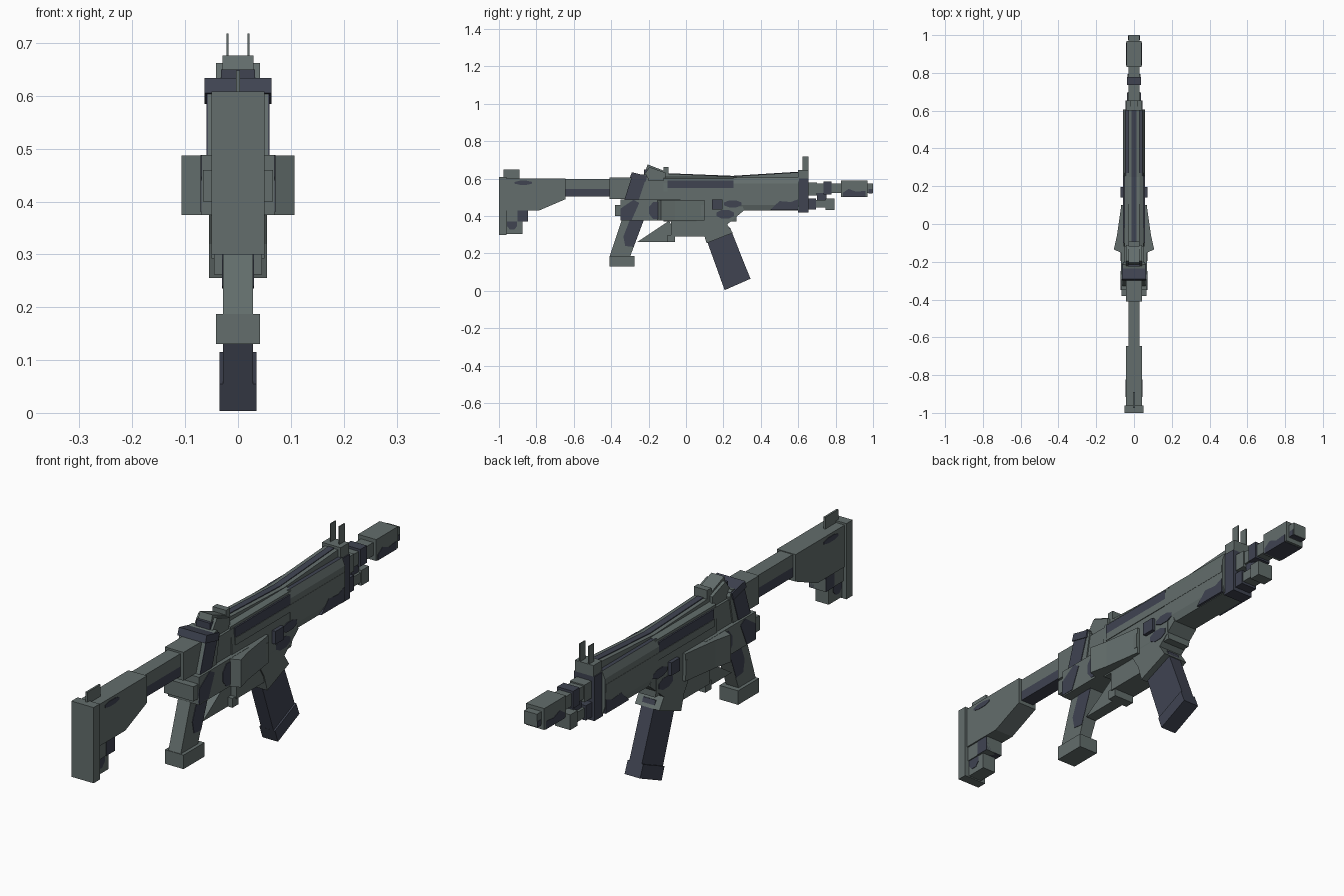
import bpy, bmesh, math
from mathutils import Vector

if "Cube" in bpy.data.objects:
    bpy.data.objects.remove(bpy.data.objects["Cube"])


def material(name, rgb):
    m = bpy.data.materials.new(name)
    m.diffuse_color = (*rgb, 1)
    m.use_nodes = True
    m.node_tree.nodes["Principled BSDF"].inputs["Base Color"].default_value = m.diffuse_color
    return m


GREY = material("grey_green", (0.125, 0.155, 0.150))
DARK = material("dark_slate", (0.050, 0.057, 0.083))


def extrude(name, pts, to_3d, a, b, mats, mirror=False, rule=None):
    """Extrude a 2D profile from depth a to depth b, optionally mirrored over x."""
    bm = bmesh.new()
    for s in ((1, -1) if mirror else (1,)):
        rings = []
        for d in (a, b):
            ring = []
            for p in pts:
                v = Vector(to_3d(p, d))
                v.x *= s
                ring.append(bm.verts.new(v))
            rings.append(ring)
        n = len(pts)
        bm.faces.new(rings[0])
        bm.faces.new(rings[1][::-1])
        for i in range(n):
            j = (i + 1) % n
            bm.faces.new((rings[0][i], rings[1][i], rings[1][j], rings[0][j]))
    bmesh.ops.recalc_face_normals(bm, faces=bm.faces)
    bm.normal_update()
    if rule:
        for f in bm.faces:
            f.material_index = int(rule(f))
    me = bpy.data.meshes.new(name)
    bm.to_mesh(me)
    bm.free()
    for m in mats:
        me.materials.append(m)
    ob = bpy.data.objects.new(name, me)
    bpy.context.collection.objects.link(ob)
    return ob


def side(name, pts, hw, mat=GREY, x0=None):
    """Side profile (y, z); centred of half width hw, or a mirrored pair from x0 to hw."""
    return extrude(name, pts, lambda p, d: (d, p[0], p[1]),
                   -hw if x0 is None else x0, hw, [mat], x0 is not None)


def box(name, y0, y1, z0, z1, hw, mat=GREY, x0=None):
    return side(name, [(y0, z0), (y1, z0), (y1, z1), (y0, z1)], hw, mat, x0)


def section(name, half, y0, y1, rule=None):
    """Cross-section (x, z) of the right half, mirrored into a closed profile along y."""
    pts = half + [(-x, z) for x, z in reversed(half)]
    return extrude(name, pts, lambda p, d: (p[0], d, p[1]), y0, y1, [GREY, DARK], rule=rule)


def patch(name, y, z, ry, rz, x):
    """Thin dark camouflage blotch on both flanks."""
    pts = [(y + ry * math.cos(t * math.pi / 4 + .39), z + rz * math.sin(t * math.pi / 4 + .39))
           for t in range(8)]
    side(name, pts, x + .002, DARK, x - .003)


# Shoulder stock
box("butt_plate", -1, -.96, .30, .608, .05)
side("stock_body", [(-.965, .43), (-.785, .43), (-.645, .49), (-.645, .60), (-.965, .60)], .042)
box("stock_lower_block", -.965, -.845, .37, .435, .036)
box("stock_toe", -.965, -.875, .305, .38, .03)
box("stock_toe_patch", -.90, -.845, .37, .43, .038, DARK)
box("stock_top_fin", -.975, -.89, .60, .648, .004)
patch("stock_patch_upper", -.87, .578, .05, .012, .042)
patch("stock_patch_lower", -.93, .36, .03, .035, .03)
box("stock_tube", -.65, -.38, .545, .597, .029)
box("stock_tube_underside", -.65, -.38, .505, .545, .029, DARK)
box("stock_mount", -.41, -.20, .49, .605, .042)

# Rear of receiver
side("slanted_frame", [(-.345, .44), (-.23, .44), (-.20, .60), (-.215, .625), (-.29, .61)], .057, GREY)
side("slanted_frame_band", [(-.345, .44), (-.275, .42), (-.215, .60), (-.285, .625)], .060, DARK)
side("frame_cap", [(-.30, .605), (-.215, .585), (-.208, .615), (-.29, .634)], .063, DARK)
box("rear_lug", -.38, -.33, .40, .46, .066, GREY)
box("rear_body", -.35, -.03, .375, .488, .069)
box("rear_body_spine", -.28, -.02, .45, .59, .052)
patch("rear_body_patch", -.16, .43, .04, .05, .069)
side("frame_foot_patch", [(-.35, .38), (-.29, .38), (-.25, .47), (-.28, .487), (-.35, .44)], .071, DARK, .066)

# Flared side wings, tapering forward
extrude("side_wing", [(.05, -.16), (.072, -.15), (.107, -.135), (.09, -.06), (.067, .10), (.05, .10)],
        lambda p, d: (p[0], p[1], d), .375, .487, [GREY], True)

# Upper receiver
section("upper_receiver", [(.050, .37), (.056, .40), (.056, .53), (.050, .60), (.03, .61)], -.12, .27)
box("receiver_groove", -.10, .255, .545, .59, .057, DARK)
box("upper_cover", -.10, .60, .52, .55, .059)
box("side_shelf", -.02, .10, .40, .46, .070)
box("side_button", .14, .195, .435, .488, .071, DARK)
patch("receiver_patch", .25, .465, .05, .02, .057)

# Handguard with dark flat top
section("handguard", [(.048, .43), (.058, .46), (.058, .575), (.046, .605)], .255, .605,
        lambda f: f.normal.z > .9)
side("handguard_patch", [(.45, .432), (.60, .432), (.60, .49), (.56, .475), (.50, .48)], .059, DARK)
box("front_cap", .60, .655, .42, .60, .046, DARK)
box("front_sight_base", .60, .655, .58, .645, .042)
box("front_sight_post", .622, .655, .64, .718, .022, GREY, .018)

# Top rail, dipping in the middle
rail = [(-.10, .58), (.60, .58), (.60, .634), (.25, .612), (-.10, .626)]
side("top_rail", rail, .030)
side("top_rail_channel", [(y, z + .003) for y, z in rail], .013, DARK)

# Rear sight
side("rear_sight_ramp", [(-.24, .58), (-.11, .58), (-.11, .632), (-.195, .662), (-.225, .62)], .042)
side("rear_sight_top", [(-.22, .63), (-.205, .676), (-.12, .643), (-.13, .60)], .029)
box("rear_sight_gap", -.225, -.20, .60, .65, .032, DARK)
box("rear_sight_leaf", -.12, -.093, .59, .662, .030)

# Lower receiver, magazine well and magazine
box("lower_receiver", -.08, .11, .292, .40, .050)
side("magazine_well", [(.04, .40), (.09, .32), (.11, .255), (.25, .31), (.22, .355), (.31, .43), (.30, .46), (.04, .46)], .055)
side("magazine", [(.10, .30), (.235, .34), (.33, .10), (.19, .05)], .028, DARK)
side("magazine_base", [(.188, .055), (.325, .115), (.345, .065), (.207, .004)], .035, DARK)
patch("well_patch", .21, .41, .05, .025, .055)

# Pistol grip and trigger guard
side("pistol_grip", [(-.33, .42), (-.21, .42), (-.30, .18), (-.41, .18)], .028)
box("grip_base", -.41, -.275, .13, .187, .042)
side("grip_patch", [(-.30, .38), (-.225, .38), (-.28, .235), (-.325, .24), (-.335, .29)], .030, DARK)
side("trigger_guard", [(-.26, .262), (-.06, .262), (-.06, .31), (-.09, .375)], .024)
box("trigger_guard_lip", -.10, -.06, .262, .30, .045)

# Barrel, lower rod and muzzle
box("barrel", .64, .84, .522, .575, .028)
box("barrel_collar", .735, .777, .515, .585, .036, DARK)
box("barrel_front_block", .655, .70, .51, .58, .033)
box("lower_rod", .64, .75, .445, .485, .030)
box("lower_rod_collar", .655, .695, .435, .495, .036, DARK)
box("lower_rod_tip", .745, .793, .433, .495, .034)
box("lower_rod_link", .70, .75, .48, .525, .02, DARK)
box("muzzle_brake", .83, .97, .503, .590, .041)
box("muzzle_tip", .965, 1.0, .522, .575, .029, GREY)
side("muzzle_patch", [(.84, .502), (.96, .502), (.96, .535), (.91, .53), (.87, .545), (.84, .525)], .0425, DARK)
box("muzzle_tip_patch", .975, .998, .521, .545, .0305, DARK)
